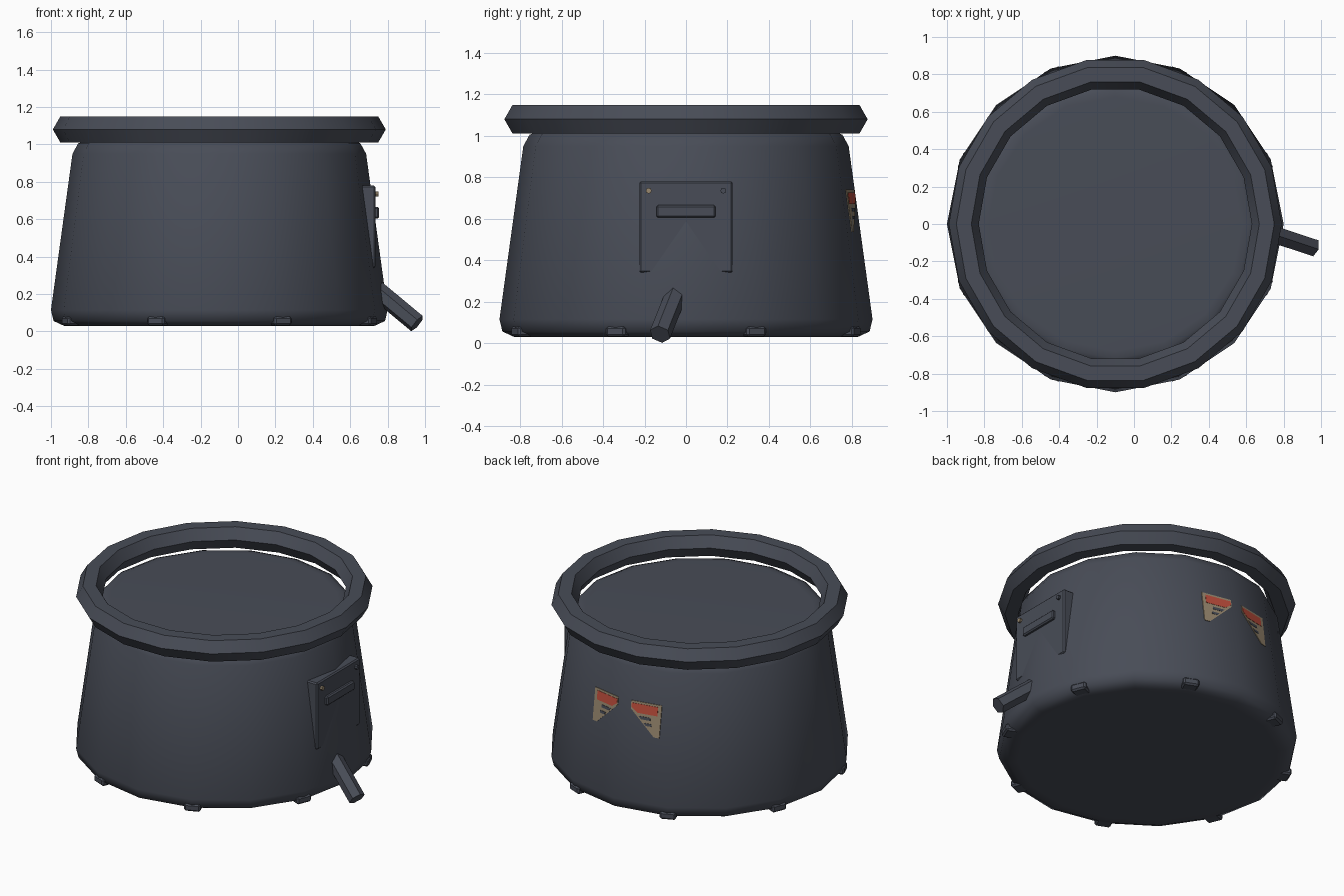
import bpy, bmesh
from math import sin, cos, tan, pi, radians
from mathutils import Vector, Matrix

if "Cube" in bpy.data.objects:
    bpy.data.objects.remove(bpy.data.objects["Cube"])

CX = -0.1                       # axis of the round body
SLOPE = tan(pi / 16)            # how far a facet falls away from its corner


def material(name, rgb):
    m = bpy.data.materials.new(name)
    m.use_nodes = True
    m.diffuse_color = (*rgb, 1)
    bsdf = m.node_tree.nodes["Principled BSDF"]
    bsdf.inputs["Base Color"].default_value = (*rgb, 1)
    bsdf.inputs["Roughness"].default_value = 0.8
    return m


SLATE = material("dark slate", (0.065, 0.073, 0.095))
TAN = material("tan", (0.32, 0.25, 0.16))
RED = material("red", (0.52, 0.075, 0.045))


def finish(name, bm, mat, angle=None):
    bmesh.ops.recalc_face_normals(bm, faces=bm.faces)
    mesh = bpy.data.meshes.new(name)
    bm.to_mesh(mesh)
    bm.free()
    mesh.materials.append(mat)
    ob = bpy.data.objects.new(name, mesh)
    bpy.context.collection.objects.link(ob)
    if angle:
        bpy.ops.object.select_all(action="DESELECT")
        ob.select_set(True)
        bpy.context.view_layer.objects.active = ob
        bpy.ops.object.shade_smooth_by_angle(angle=radians(angle))
    return ob


def lathe(name, profile, sides, mat, angle, closed=False):
    """Spin (radius, z) points round the body axis."""
    bm = bmesh.new()
    rings = [[bm.verts.new((CX + r * cos(2 * pi * i / sides), r * sin(2 * pi * i / sides), z))
              for i in range(sides)] for r, z in profile]
    pairs = list(zip(rings, rings[1:]))
    if closed:
        pairs.append((rings[-1], rings[0]))
    else:
        bm.faces.new(rings[0])
        bm.faces.new(rings[-1])
    for a, b in pairs:
        for i in range(sides):
            j = (i + 1) % sides
            bm.faces.new((a[i], a[j], b[j], b[i]))
    return finish(name, bm, mat, angle)


def box(name, center, size, mat, bevel=0.0, turn=0.0):
    bm = bmesh.new()
    bmesh.ops.create_cube(bm, size=1)
    bm.transform(Matrix.Rotation(turn, 4, "Z") @ Matrix.Diagonal((*size, 1)))
    bmesh.ops.translate(bm, verts=bm.verts, vec=center)
    ob = finish(name, bm, mat)
    if bevel:
        mod = ob.modifiers.new("soft edges", "BEVEL")
        mod.width = bevel
        mod.segments = 1
    return ob


def rod(name, start, end, radius, sides, mat):
    a, b = Vector(start), Vector(end)
    d = b - a
    bm = bmesh.new()
    bmesh.ops.create_cone(bm, cap_ends=True, segments=sides, radius1=radius,
                          radius2=radius, depth=d.length)
    bm.transform(Matrix.Translation((a + b) / 2) @ d.to_track_quat("Z", "Y").to_matrix().to_4x4())
    return finish(name, bm, mat)


# Tapered body with rounded shoulders
LOW, HIGH = (0.9, 0.115), (0.785, 0.95)
lathe("body", [(0.78, 0.03), (0.83, 0.03), (0.886, 0.056), LOW, HIGH,
               (0.755, 1.005), (0.72, 1.02), (0.68, 1.022)], 16, SLATE, 70)

# Floating rim of hexagonal section
rim = [(0.81 + 0.08 * cos(k * pi / 3), 1.08 + 0.08 * sin(k * pi / 3)) for k in range(6)]
lathe("rim", rim, 18, SLATE, 30, closed=True)

# Small feet round the lower edge
for k in range(8):
    t = pi / 8 + k * pi / 4
    box(f"foot_{k + 1}", (CX + 0.855 * cos(t), 0.855 * sin(t), 0.056),
        (0.08, 0.1, 0.048), SLATE, 0.01, t)

# Side panel with grip and two pins
box("panel", (0.695, 0, 0.56), (0.08, 0.45, 0.44), SLATE, 0.008)
box("panel_grip", (0.735, 0, 0.635), (0.04, 0.285, 0.06), SLATE, 0.008)
for name, y, mat in (("panel_pin_tan", -0.18, TAN), ("panel_pin_dark", 0.18, SLATE)):
    rod(name, (0.71, y, 0.735), (0.75, y, 0.735), 0.014, 8, mat)

# Slanted hexagonal spout
tip = Vector((0.957, -0.125, 0.042))
rod("spout", tip - Vector((1, -0.33, -0.83)) * 0.27, tip, 0.052, 6, SLATE)


def body_radius(z):
    f = (z - LOW[1]) / (HIGH[1] - LOW[1])
    return LOW[0] + f * (HIGH[0] - LOW[0])


def decal(name, points, side, lift, mat):
    """Thin plate on a rear facet; points are (distance from middle, z)."""
    bm = bmesh.new()
    layers = []
    for h in (-0.002, lift):
        ring = []
        for u, z in points:
            x = side * u - 0.02
            ring.append(bm.verts.new((CX + x, body_radius(z) - abs(x) * SLOPE + h, z)))
        layers.append(ring)
    a, b = layers
    bm.faces.new(a)
    bm.faces.new(b)
    for i in range(len(a)):
        j = (i + 1) % len(a)
        bm.faces.new((a[i], a[j], b[j], b[i]))
    finish(name, bm, mat)


# Pair of painted rear markings
for label, side in (("left", 1), ("right", -1)):
    decal(f"marking_{label}", [(0.045, 0.74), (0.24, 0.74), (0.24, 0.535),
                               (0.205, 0.535), (0.045, 0.69)], side, 0.004, TAN)
    decal(f"marking_band_{label}", [(0.05, 0.727), (0.218, 0.727), (0.218, 0.67),
                                    (0.09, 0.67), (0.05, 0.7)], side, 0.006, RED)
    decal(f"marking_slot_upper_{label}", [(0.098, 0.652), (0.175, 0.652), (0.175, 0.634),
                                          (0.115, 0.634)], side, 0.006, SLATE)
    decal(f"marking_slot_lower_{label}", [(0.135, 0.614), (0.185, 0.614), (0.185, 0.598),
                                          (0.148, 0.598)], side, 0.006, SLATE)
